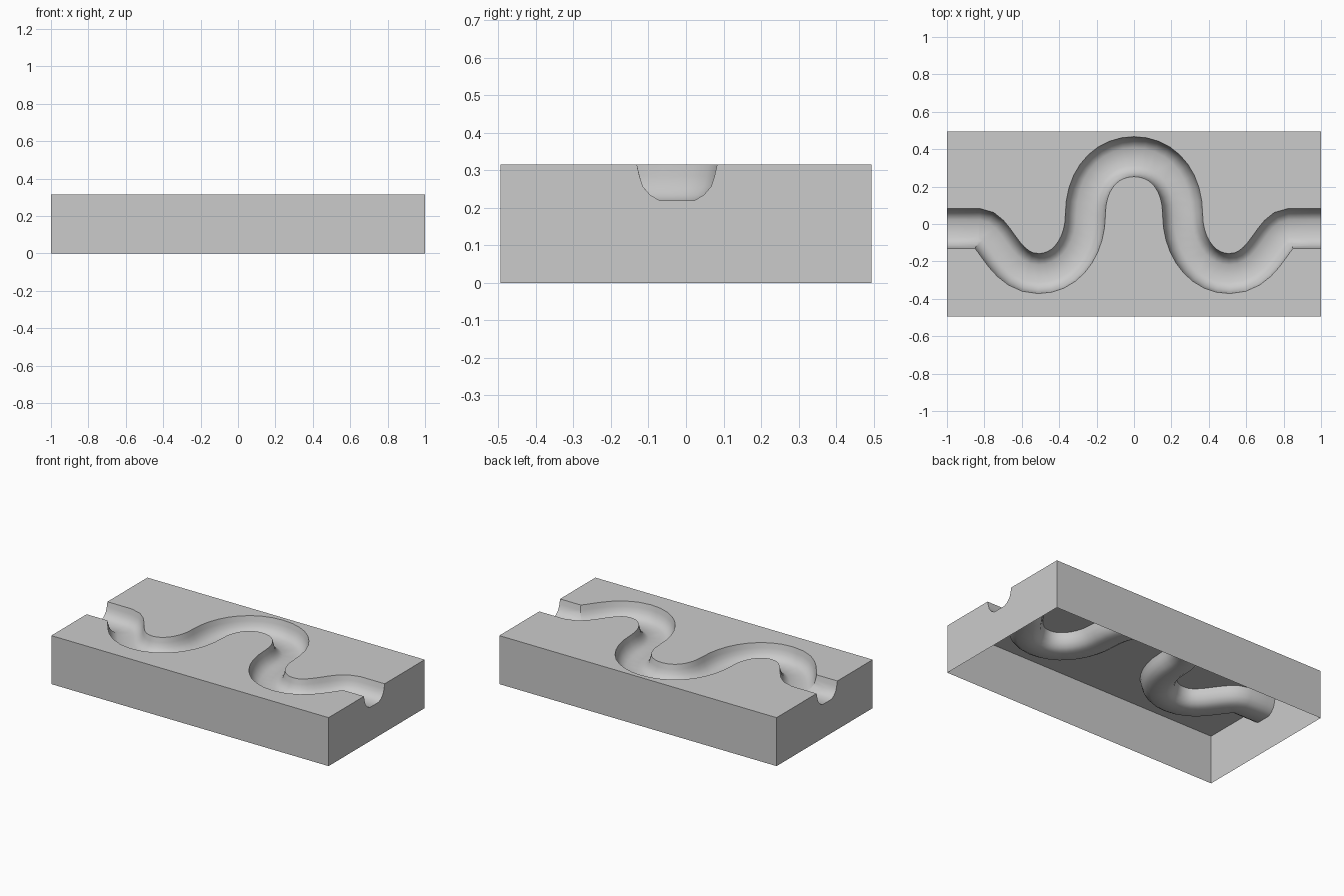
import bpy
import bmesh
from mathutils import Vector
from mathutils.geometry import interpolate_bezier

if "Cube" in bpy.data.objects:
    bpy.data.objects.remove(bpy.data.objects["Cube"])

LENGTH, DEPTH, HEIGHT = 2.0, 0.99, 0.316

grey = bpy.data.materials.new("light grey")
grey.use_nodes = True
colour = (0.6, 0.6, 0.6, 1)
grey.diffuse_color = colour
grey.node_tree.nodes["Principled BSDF"].inputs["Base Color"].default_value = colour


def make_object(name, bm):
    bmesh.ops.recalc_face_normals(bm, faces=bm.faces)
    mesh = bpy.data.meshes.new(name)
    bm.to_mesh(mesh)
    bm.free()
    mesh.materials.append(grey)
    obj = bpy.data.objects.new(name, mesh)
    bpy.context.collection.objects.link(obj)
    return obj


# Centre line of the winding channel: half as curves, then mirrored
spans = [
    [(-0.83, -0.024), (-0.74, -0.024), (-0.70, -0.265), (-0.51, -0.265)],
    [(-0.51, -0.265), (-0.36, -0.265), (-0.26, -0.12), (-0.26, 0.05)],
    [(-0.26, 0.05), (-0.26, 0.24), (-0.15, 0.36), (0, 0.36)],
]
half = [Vector((-1.1, -0.024)), Vector((-0.95, -0.024))]
for a, b, c, d in spans:
    pts = interpolate_bezier(*[Vector((*p, 0)) for p in (a, b, c, d)], 10)
    half += [p.to_2d() for p in pts[:-1]]
path = half + [Vector((0, 0.36))] + [Vector((-p.x, p.y)) for p in reversed(half)]

# Rounded channel section as (sideways, height)
side = [(0.047, 0.22), (0.072, 0.235), (0.091, 0.257), (0.1, 0.285), (0.107, HEIGHT), (0.107, 0.4)]
section = [(-s, z) for s, z in reversed(side)] + side

bm = bmesh.new()
rings = []
for i, p in enumerate(path):
    t = (path[min(i + 1, len(path) - 1)] - path[max(i - 1, 0)]).normalized()
    n = Vector((-t.y, t.x))
    rings.append([bm.verts.new((*(p + n * s), z)) for s, z in section])
count = len(section)
for r, q in zip(rings, rings[1:]):
    for k in range(count):
        j = (k + 1) % count
        bm.faces.new((r[k], r[j], q[j], q[k]))
bm.faces.new(rings[0])
bm.faces.new(rings[-1])
cutter = make_object("channel_cutter", bm)

# Rectangular block
bm = bmesh.new()
bmesh.ops.create_cube(bm, size=1)
bmesh.ops.scale(bm, vec=(LENGTH, DEPTH, HEIGHT), verts=bm.verts)
bmesh.ops.translate(bm, vec=(0, 0, HEIGHT / 2), verts=bm.verts)
block = make_object("channel_block", bm)

# Carve the channel
bpy.context.view_layer.objects.active = block
block.select_set(True)
cutter.select_set(False)
mod = block.modifiers.new("carve", 'BOOLEAN')
mod.operation = 'DIFFERENCE'
mod.solver = 'EXACT'
mod.use_self = True
mod.object = cutter
bpy.ops.object.modifier_apply(modifier=mod.name)
bpy.data.objects.remove(cutter)

# Open the underside, leaving a hollow shell
bm = bmesh.new()
bm.from_mesh(block.data)
floor = [f for f in bm.faces if f.calc_center_median().z < 0.01]
bmesh.ops.delete(bm, geom=floor, context='FACES')
bm.to_mesh(block.data)
bm.free()
bpy.ops.object.shade_smooth_by_angle(angle=0.7)
